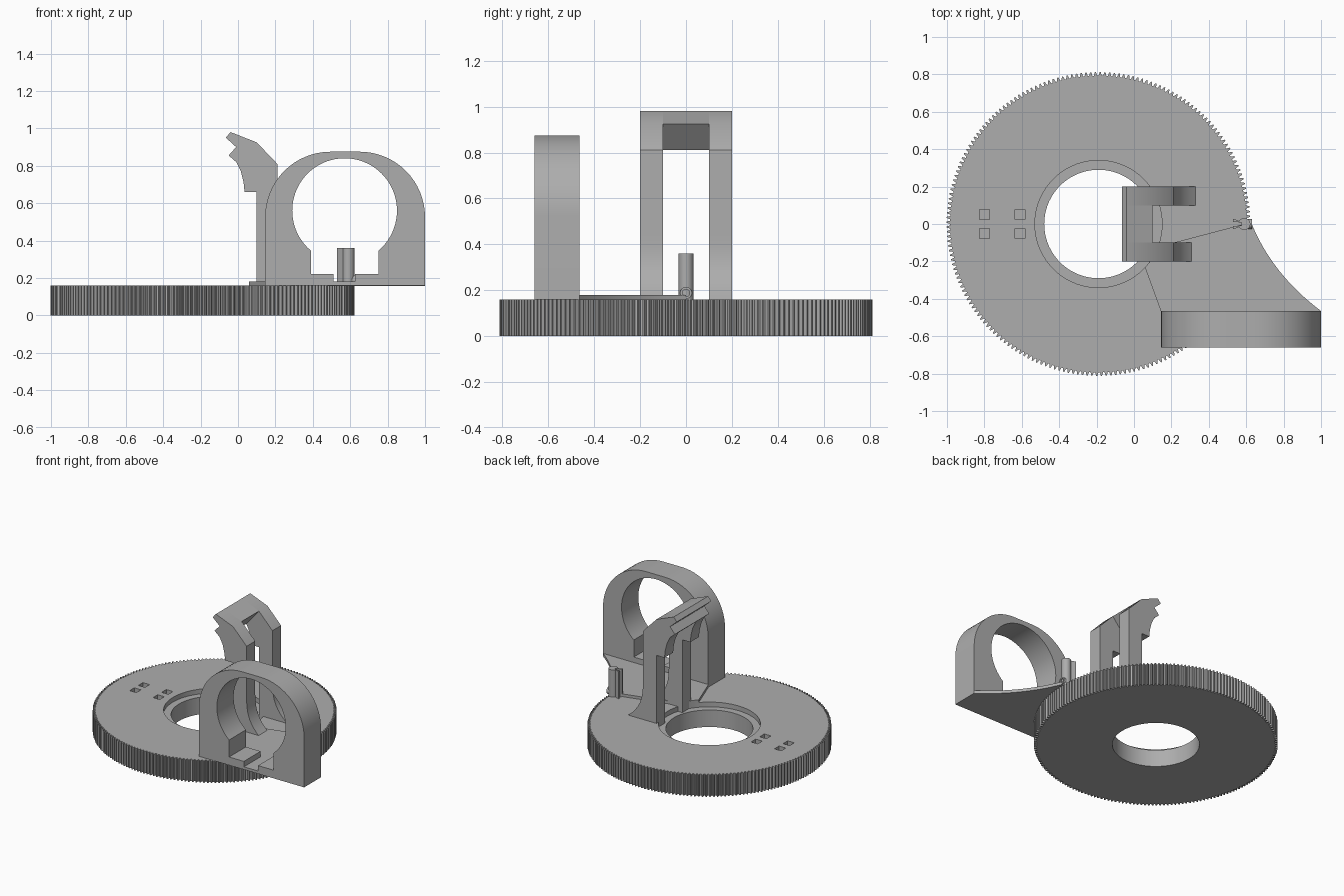
import bpy, bmesh, math
from mathutils import Vector

if "Cube" in bpy.data.objects:
    bpy.data.objects.remove(bpy.data.objects["Cube"])

grey = bpy.data.materials.new("plain grey")
grey.use_nodes = True
COLOUR = (0.42, 0.42, 0.42, 1)
grey.diffuse_color = COLOUR
grey.node_tree.nodes["Principled BSDF"].inputs["Base Color"].default_value = COLOUR

GEAR_X, TOP = -0.19, 0.16


def arc(cx, cy, r, start, end, n):
    """Points on an arc, angles in degrees."""
    return [(cx + r * math.cos(a), cy + r * math.sin(a))
            for a in (math.radians(start + (end - start) * i / n) for i in range(n + 1))]


def circle(cx, cy, r, n):
    return arc(cx, cy, r, 0, 360, n)[:-1]


def extrude(name, points, low, high, axis="z"):
    """Prism from an outline: (x, y) along z, (x, z) along y or (y, z) along x."""
    place = {"z": lambda a, b: (a, b, low), "y": lambda a, b: (a, low, b),
             "x": lambda a, b: (low, a, b)}[axis]
    bm = bmesh.new()
    face = bm.faces.new([bm.verts.new(place(a, b)) for a, b in points])
    moved = bmesh.ops.extrude_face_region(bm, geom=[face])["geom"]
    step = Vector([(high - low) * (axis == k) for k in "xyz"])
    bmesh.ops.translate(bm, vec=step, verts=[g for g in moved if isinstance(g, bmesh.types.BMVert)])
    bmesh.ops.recalc_face_normals(bm, faces=bm.faces)
    mesh = bpy.data.meshes.new(name)
    bm.to_mesh(mesh)
    bm.free()
    mesh.materials.append(grey)
    ob = bpy.data.objects.new(name, mesh)
    bpy.context.collection.objects.link(ob)
    return ob


def select(ob):
    bpy.ops.object.select_all(action="DESELECT")
    ob.select_set(True)
    bpy.context.view_layer.objects.active = ob


def cut(ob, *cutters):
    for cutter in cutters:
        cutter.hide_render = True
        mod = ob.modifiers.new("cut", "BOOLEAN")
        mod.operation, mod.solver, mod.object = "DIFFERENCE", "EXACT", cutter
        select(ob)
        bpy.ops.object.modifier_apply(modifier=mod.name)
        bpy.data.objects.remove(cutter)


def smooth(ob):
    select(ob)
    bpy.ops.object.shade_smooth_by_angle(angle=math.radians(25))


# Toothed disc with stepped centre hole and four blind square sockets
TEETH = 200
teeth = []
for i in range(TEETH):
    for part, r in ((0, 0.793), (0.3, 0.793), (0.5, 0.812), (0.75, 0.812)):
        a = 2 * math.pi * (i + part) / TEETH
        teeth.append((GEAR_X + r * math.cos(a), r * math.sin(a)))
disc = extrude("toothed_disc", teeth, 0, TOP)
cut(disc, extrude("bore", circle(GEAR_X, 0, 0.29, 72), -0.1, 0.3),
    extrude("counterbore", circle(GEAR_X, 0, 0.34, 72), 0.125, 0.3))
for x in (-0.8, -0.61):
    for y in (-0.05, 0.05):
        h = 0.027
        square = [(x - h, y - h), (x + h, y - h), (x + h, y + h), (x - h, y + h)]
        cut(disc, extrude("socket", square, 0.08, 0.3))
smooth(disc)

# Arched holder plate with keyhole opening
outline = [(0.145, TOP), (1.0, TOP)] + arc(0.65, 0.525, 0.35, 0, 90, 16) \
    + arc(0.495, 0.525, 0.35, 90, 180, 16)
holder = extrude("arched_holder", outline, -0.66, -0.465, "y")
opening = arc(0.57, 0.56, 0.28, -50, 230, 56) + [
    (0.39, 0.22), (0.51, 0.22), (0.51, 0.18), (0.625, 0.18), (0.625, 0.22), (0.75, 0.22)]
cut(holder, extrude("opening", opening, -0.8, -0.3, "y"))
smooth(holder)

# Thin web joining the holder to the disc, with a concave outer edge
a, b, c = Vector((1.0, -0.465)), Vector((0.74, -0.27)), Vector((0.63, 0))
edge = [tuple(a * (1 - t) ** 2 + b * 2 * t * (1 - t) + c * t * t)
        for t in (i / 16 for i in range(17))]
web = extrude("web_plate", [(0.145, -0.47), (1.0, -0.47)] + edge + [(0.59, 0.0)]
              + arc(GEAR_X, 0, 0.34, -21, -43, 8), TOP - 0.002, 0.18)
smooth(web)

# Hooked bracket: two flared legs and a bridging head
hook = [(-0.01, 0.82), (-0.05, 0.855), (-0.01, 0.9), (-0.065, 0.95), (-0.04, 0.98), (0.1, 0.925)]
flare = [(0.21 + 0.12 * t ** 3, 0.45 - 0.29 * t) for t in (i / 10 for i in range(11))]
throat = [(0.035, 0.66), (0.03, 0.71), (0.015, 0.77)]
leg = [(0.1, 0.125), (0.1, 0.66)] + throat + hook + [(0.21, 0.81)] + flare + [(0.15, TOP), (0.15, 0.125)]
for name, y in (("right_leg", -0.2), ("left_leg", 0.1)):
    smooth(extrude("bracket_" + name, leg, y, y + 0.1, "y"))
extrude("bracket_head", hook + [(0.005, 0.81)], -0.1, 0.1, "y")

# Small split post with a cross tube at its foot
post = arc(0.59, 0, 0.032, -150, 150, 24) + [(0.53, 0.028), (0.53, 0.012), (0.575, 0.008),
                                           (0.575, -0.008), (0.53, -0.012), (0.53, -0.028)]
smooth(extrude("split_post", post, TOP - 0.002, 0.36))
tube = extrude("cross_tube", circle(0, 0.188, 0.026, 24), 0.6, 0.63, "x")
cut(tube, extrude("tube_bore", circle(0, 0.188, 0.016, 24), 0.61, 0.7, "x"))
smooth(tube)
